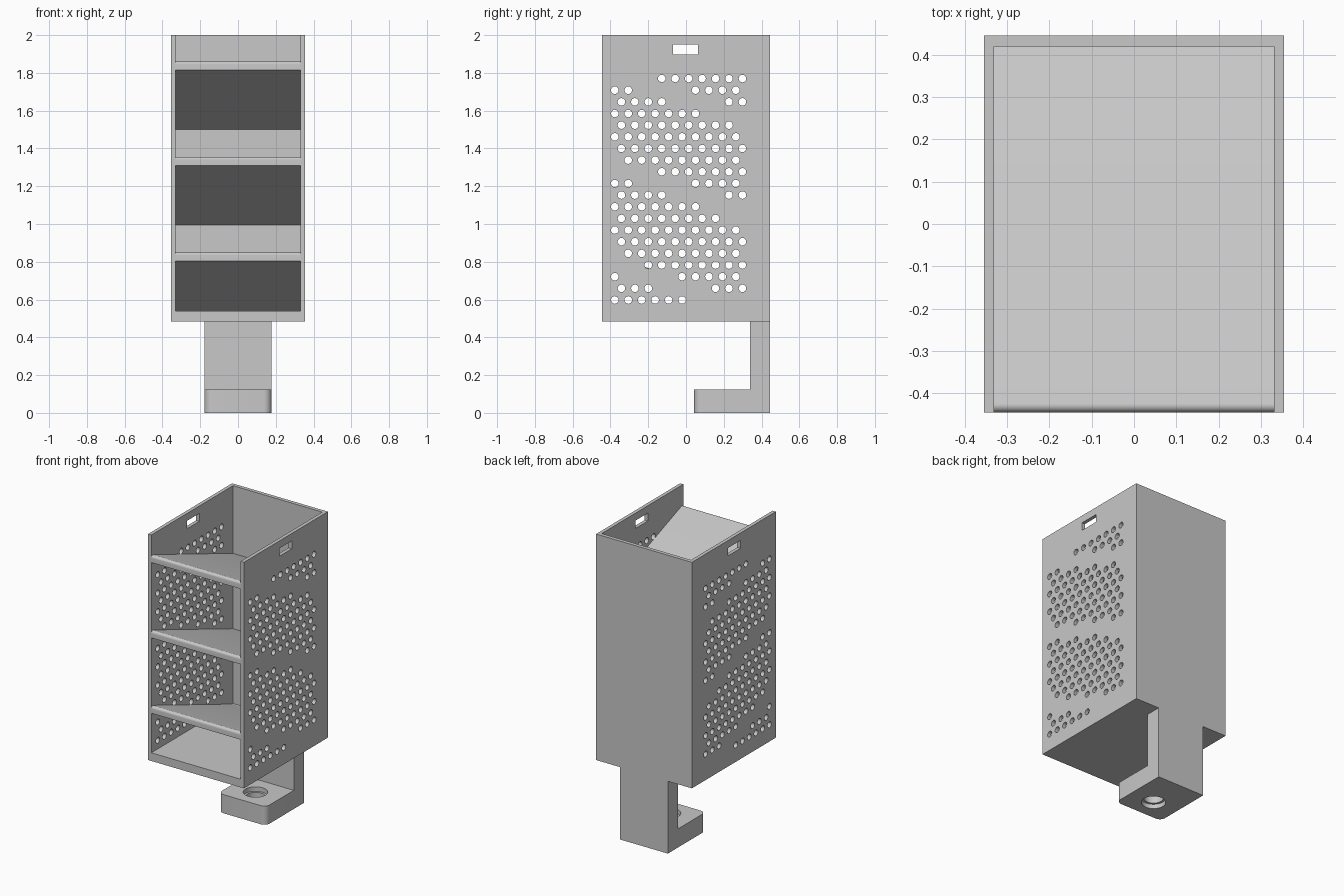
import bpy, bmesh
from math import sin, cos, pi, radians, tan

cube = bpy.data.objects.get("Cube")
if cube:
    bpy.data.objects.remove(cube, do_unlink=True)

grey = bpy.data.materials.new("plain_grey")
grey.use_nodes = True
grey.diffuse_color = (0.58, 0.58, 0.58, 1)
grey.node_tree.nodes["Principled BSDF"].inputs["Base Color"].default_value = (0.58, 0.58, 0.58, 1)


def circle(cx, cy, r, n):
    return [(cx + r * cos(2 * pi * i / n), cy + r * sin(2 * pi * i / n)) for i in range(n)]


def rect(x0, x1, y0, y1):
    return [(x0, y0), (x1, y0), (x1, y1), (x0, y1)]


def arc(cx, cy, r, start, end, n=8):
    angles = [radians(start + (end - start) * i / n) for i in range(n + 1)]
    return [(cx + r * cos(a), cy + r * sin(a)) for a in angles]


def plate(name, outlines, low, high, axis):
    """Fill flat outlines (inner ones become holes) and extrude from low to high.
    Axis X takes outlines in (y, z); axis Z takes outlines in (x, y)."""
    curve = bpy.data.curves.new(name, "CURVE")
    curve.dimensions = "2D"
    curve.fill_mode = "BOTH"
    curve.extrude = (high - low) / 2
    for outline in outlines:
        spline = curve.splines.new("POLY")
        spline.points.add(len(outline) - 1)
        for point, (a, b) in zip(spline.points, outline):
            point.co = (a, b, 0, 1)
        spline.use_cyclic_u = True
    temp = bpy.data.objects.new(name + "_curve", curve)
    bpy.context.collection.objects.link(temp)
    graph = bpy.context.evaluated_depsgraph_get()
    mesh = bpy.data.meshes.new_from_object(temp.evaluated_get(graph))
    bpy.data.objects.remove(temp, do_unlink=True)

    bm = bmesh.new()
    bm.from_mesh(mesh)
    bmesh.ops.remove_doubles(bm, verts=bm.verts, dist=0.0001)
    middle = (low + high) / 2
    for v in bm.verts:
        a, b, c = v.co
        v.co = (c + middle, a, b) if axis == "X" else (a, b, c + middle)
    bmesh.ops.recalc_face_normals(bm, faces=bm.faces)
    bm.to_mesh(mesh)
    bm.free()
    mesh.materials.clear()
    mesh.materials.append(grey)
    obj = bpy.data.objects.new(name, mesh)
    bpy.context.collection.objects.link(obj)
    bpy.ops.object.select_all(action="DESELECT")
    obj.select_set(True)
    bpy.context.view_layer.objects.active = obj
    bpy.ops.object.shade_smooth_by_angle(angle=radians(35))
    return obj


# Main sizes
W, INNER, D, BACK = 0.355, 0.331, 0.445, 0.42
BASE, TOP = 0.485, 2.0
SLOPE, THICK = tan(radians(20)), 0.046
shelf_fronts = [1.815, 1.31, 0.805]      # underside height at the front edge


def underside(front, y):
    return front - SLOPE * (y + D)


# Vent holes in staggered rows, skipping those that would meet a shelf
R, PITCH, ROW = 0.02, 0.0712, 0.0617
vents = []
for row in range(20):
    z = 1.77 - ROW * row
    for col in range(10):
        y = (-0.342 if row % 2 == 0 else -0.377) + PITCH * col
        clear = all(z + R < underside(f, y) - 0.016 or z - R > underside(f, y) + 0.046
                    for f in shelf_fronts)
        if clear:
            vents.append(circle(y, z, R, 16))

# Side walls with a grip slot each
slot = rect(-0.07, 0.063, 1.897, 1.95)
wall = [rect(-D, D, BASE, TOP), slot] + vents
plate("left_wall", wall, INNER, W, "X")
plate("right_wall", wall, -W, -INNER, "X")

# Back wall and floor
plate("back_wall", [rect(BACK, D, BASE, TOP)], -INNER, INNER, "X")
plate("floor", [rect(-D, BACK, BASE, 0.54)], -INNER, INNER, "X")

# Sloping shelves with a rounded front edge
for number, front in enumerate(shelf_fronts, 1):
    low = underside(front, BACK)
    r = 0.016
    nose = arc(-D + r, front + THICK - r, r, 70, 180)
    profile = [(-D, front), (BACK, low), (BACK, low + THICK)] + nose
    plate(f"shelf_{number}", [profile], -INNER, INNER, "X")

# Mounting stem and foot with rounded front corners
F, FRONT, STEM, C = 0.177, 0.043, 0.338, 0.04
plate("stem", [rect(STEM, D, 0, BASE)], -F, F, "X")
bore = circle(0, 0.185, 0.075, 32)
foot = ([(F, STEM), (-F, STEM)]
        + arc(-F + C, FRONT + C, C, 180, 270)
        + arc(F - C, FRONT + C, C, 270, 360))
plate("foot", [foot, bore], 0, 0.125, "Z")
plate("bore_ring", [bore, circle(0, 0.185, 0.06, 32)], 0.03, 0.095, "Z")
